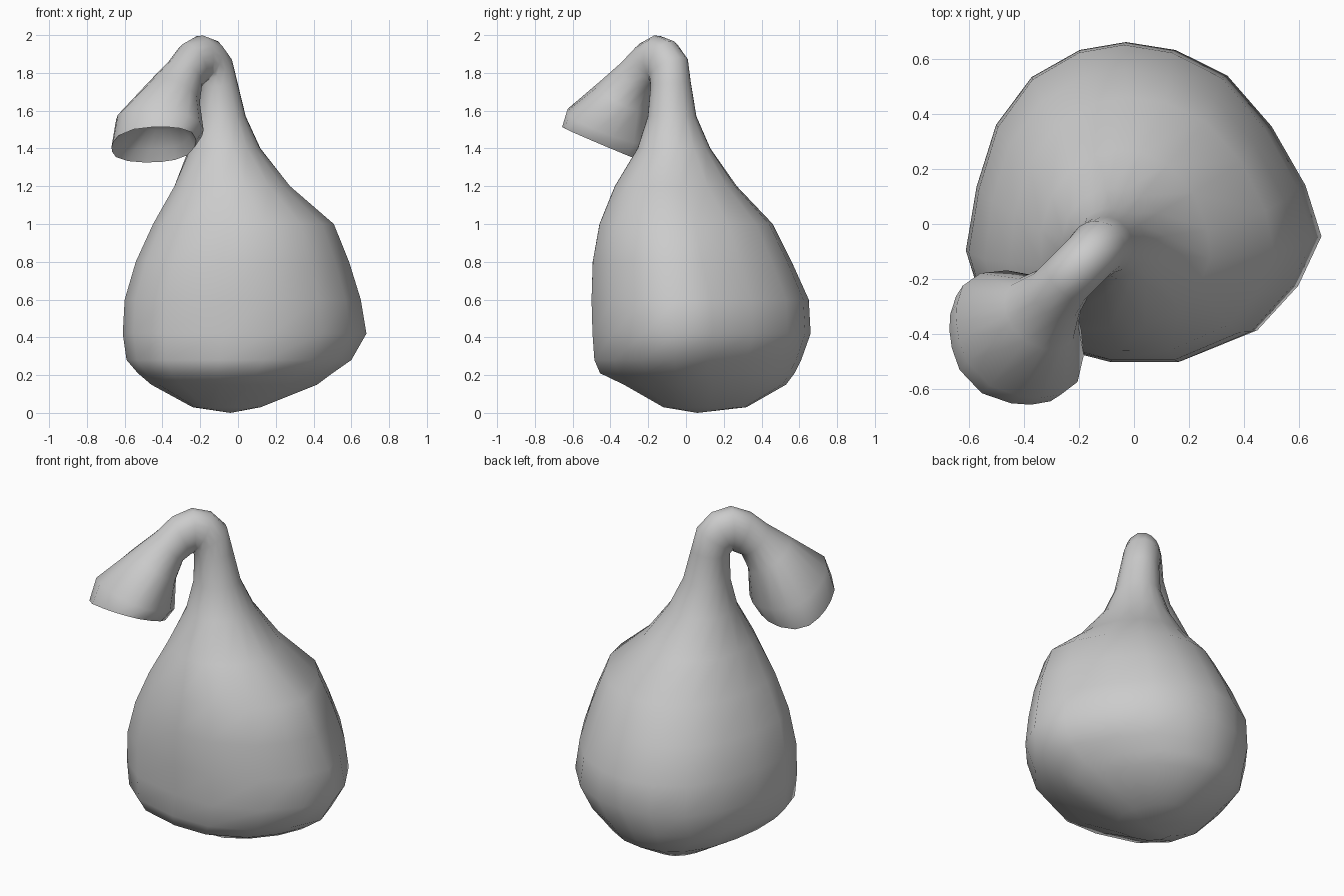
import bpy, bmesh, math
from mathutils import Vector

if "Cube" in bpy.data.objects:
    bpy.data.objects.remove(bpy.data.objects["Cube"])

# Lopsided body cross-section, normalised to its bounding box
OUTLINE = [(1, -.22), (.91, .10), (.72, .47), (.47, .79), (.18, .95), (-.10, 1),
           (-.36, .95), (-.63, .78), (-.83, .48), (-.94, .09), (-1, -.31),
           (-.91, -.63), (-.65, -.87), (-.18, -1), (.22, -1), (.64, -.81), (.87, -.53)]
DIRS = [Vector((x, y, 0)).normalized() for x, y in OUTLINE]
U = Vector((-1, -1, 0)).normalized()   # direction the neck folds towards
V = Vector((-1, 1, 0)).normalized()    # sideways across the neck
Z = Vector((0, 0, 1))

# Body: z, x min, x max, y min, y max, blend (1 = lopsided, 0 = round)
BODY = [(.03, -.24, .12, -.12, .32, 1), (.15, -.46, .42, -.33, .53, 1),
        (.21, -.53, .50, -.455, .575, 1), (.28, -.59, .60, -.485, .61, 1),
        (.42, -.61, .68, -.495, .66, 1), (.60, -.60, .65, -.50, .65, 1),
        (.80, -.545, .59, -.495, .56, .85), (1.0, -.455, .51, -.46, .46, .75),
        (1.2, -.345, .28, -.38, .27, .4), (1.4, -.26, .12, -.26, .13, 0)]

# Neck: distance along U, along V, z, tangent angle, in-plane radius,
# side radius, squareness power (2 = round), sideways tilt
NECK = [(.115, .01, 1.57, 90, .13, .13, 2, 0), (.135, .02, 1.74, 84, .108, .108, 2, 0),
        (.16, .03, 1.82, 58, .12, .105, 2, 0), (.20, .03, 1.86, 28, .125, .10, 2, 0),
        (.25, .03, 1.87, 0, .13, .10, 2, 0), (.31, .03, 1.845, -25, .122, .10, 2, 0),
        (.38, .02, 1.79, -43, .11, .11, 2, 0), (.465, .01, 1.69, -53, .145, .15, 2, 0),
        (.575, .01, 1.52, -66, .24, .275, 1.65, -.12),
        (.62, .01, 1.42, -72, .225, .265, 1.65, -.28),
        # recessed mouth
        (.595, .01, 1.47, -72, .175, .21, 1.65, -.28), (.57, .01, 1.535, -70, .09, .12, 2, -.2)]


def body_ring(z, x0, x1, y0, y1, k):
    c = Vector(((x0 + x1) / 2, (y0 + y1) / 2, z))
    pts = []
    for o, d in zip(OUTLINE, DIRS):
        x, y = (k * o[i] + (1 - k) * d[i] for i in (0, 1))
        pts.append(c + Vector((x * (x1 - x0) / 2, y * (y1 - y0) / 2, 0)))
    return pts


def neck_ring(u, v, z, ang, ru, rv, power, tilt):
    a = math.radians(ang)
    p = U * math.sin(a) - Z * math.cos(a)
    c = U * u + V * v + Z * z
    pts = []
    for d in DIRS:
        du, dv = d.dot(U), d.dot(V)
        f = (abs(du) ** power + abs(dv) ** power) ** (-1 / power)
        pts.append(c + p * (du * f * ru) + (V + Z * tilt) * (dv * f * rv))
    return pts


rings = [body_ring(*r) for r in BODY] + [neck_ring(*r) for r in NECK]
n = len(DIRS)
bm = bmesh.new()
loops = [[bm.verts.new(p) for p in ring] for ring in rings]
for a, b in zip(loops, loops[1:]):
    for i in range(n):
        j = (i + 1) % n
        bm.faces.new((a[i], a[j], b[j], b[i]))

# Close the base and the inside of the mouth
base = bm.verts.new((-.04, .06, 0))
inner = bm.verts.new(U * .56 + V * .01 + Z * 1.55)
for i in range(n):
    j = (i + 1) % n
    bm.faces.new((base, loops[0][j], loops[0][i]))
    bm.faces.new((inner, loops[-1][i], loops[-1][j]))
bmesh.ops.recalc_face_normals(bm, faces=bm.faces)

mesh = bpy.data.meshes.new("folded_neck_sack")
bm.to_mesh(mesh)
bm.free()
obj = bpy.data.objects.new("folded_neck_sack", mesh)
bpy.context.collection.objects.link(obj)
bpy.context.view_layer.objects.active = obj
obj.select_set(True)
bpy.ops.object.shade_smooth_by_angle(angle=math.radians(80))
